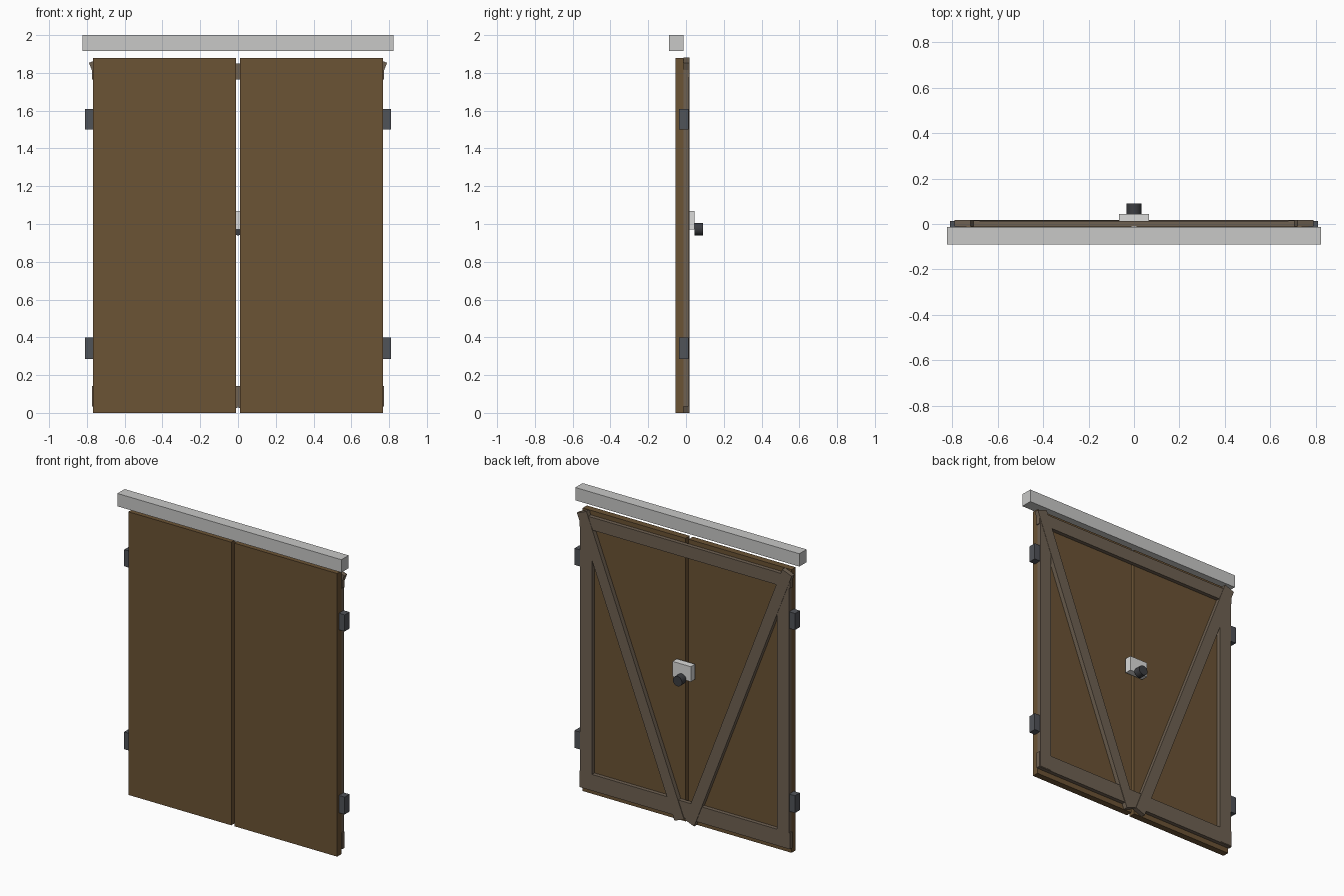
import bpy
import math
from mathutils import Vector

old = bpy.data.objects.get("Cube")
if old:
    bpy.data.objects.remove(old, do_unlink=True)


def material(name, rgb):
    linear = [c / 12.92 if c <= 0.04045 else ((c + 0.055) / 1.055) ** 2.4 for c in rgb]
    mat = bpy.data.materials.new(name)
    mat.use_nodes = True
    mat.diffuse_color = (*linear, 1)
    mat.node_tree.nodes["Principled BSDF"].inputs["Base Color"].default_value = (*linear, 1)
    return mat


PANEL = material("brown wood", (0.42, 0.325, 0.205))
FRAME = material("grey brown timber", (0.435, 0.38, 0.32))
IRON = material("dark steel", (0.315, 0.325, 0.345))
KNOB = material("black metal", (0.235, 0.24, 0.255))
BEAM = material("light grey", (0.785, 0.785, 0.78))
LOCK = material("pale grey", (0.86, 0.86, 0.855))


def box(name, mat, x, y, z, tilt=0.0):
    """Box from (min, max) ranges, optionally turned about its own y axis."""
    bpy.ops.mesh.primitive_cube_add(size=1)
    ob = bpy.context.object
    ob.name = name
    ob.location = [(a + b) / 2 for a, b in (x, y, z)]
    ob.scale = [b - a for a, b in (x, y, z)]
    ob.rotation_euler.y = tilt
    ob.data.materials.append(mat)
    return ob


def span(side, inner, outer):
    return sorted((side * inner, side * outer))


BACK = -0.012  # plane where the frame meets the panels

for side, label in ((1, "left"), (-1, "right")):
    # Door leaf and its outer post
    box(f"{label}_panel", PANEL, span(side, 0.011, 0.767), (-0.055, BACK), (0, 1.88))
    box(f"{label}_post", FRAME, span(side, 0.68, 0.768), (BACK, 0.016), (0.04, 1.85))

    # Diagonal brace from top outer corner to bottom centre
    top, foot = Vector((0.754, 1.867)), Vector((0.037, 0.014))
    run, mid = top - foot, (top + foot) / 2
    cx = side * mid.x
    half = run.length / 2
    box(f"{label}_brace", FRAME, (cx - 0.0375, cx + 0.0375), (BACK, 0.018),
        (mid.y - half, mid.y + half), side * math.atan2(run.x, run.y))

    # Hinges
    for level, z in (("lower", (0.285, 0.4)), ("upper", (1.5, 1.61))):
        box(f"{label}_{level}_hinge", IRON, span(side, 0.765, 0.81), (-0.037, 0.013), z)

# Rails bridging both leaves
box("top_rail", FRAME, (-0.774, 0.774), (BACK, 0.014), (1.766, 1.85))
box("bottom_rail", FRAME, (-0.774, 0.774), (BACK, 0.014), (0.035, 0.143))

# Beam above the doors
box("header_beam", BEAM, (-0.823, 0.823), (-0.09, -0.014), (1.915, 2))

# Lock body and round knob
box("lock_body", LOCK, (-0.067, 0.067), (0.0, 0.045), (0.97, 1.07))
bpy.ops.mesh.primitive_cylinder_add(vertices=32, radius=0.033, depth=0.046,
                                    location=(0, 0.067, 0.973),
                                    rotation=(math.pi / 2, 0, 0))
knob = bpy.context.object
knob.name = "lock_knob"
knob.data.materials.append(KNOB)
bpy.ops.object.shade_smooth_by_angle(angle=math.radians(30))
